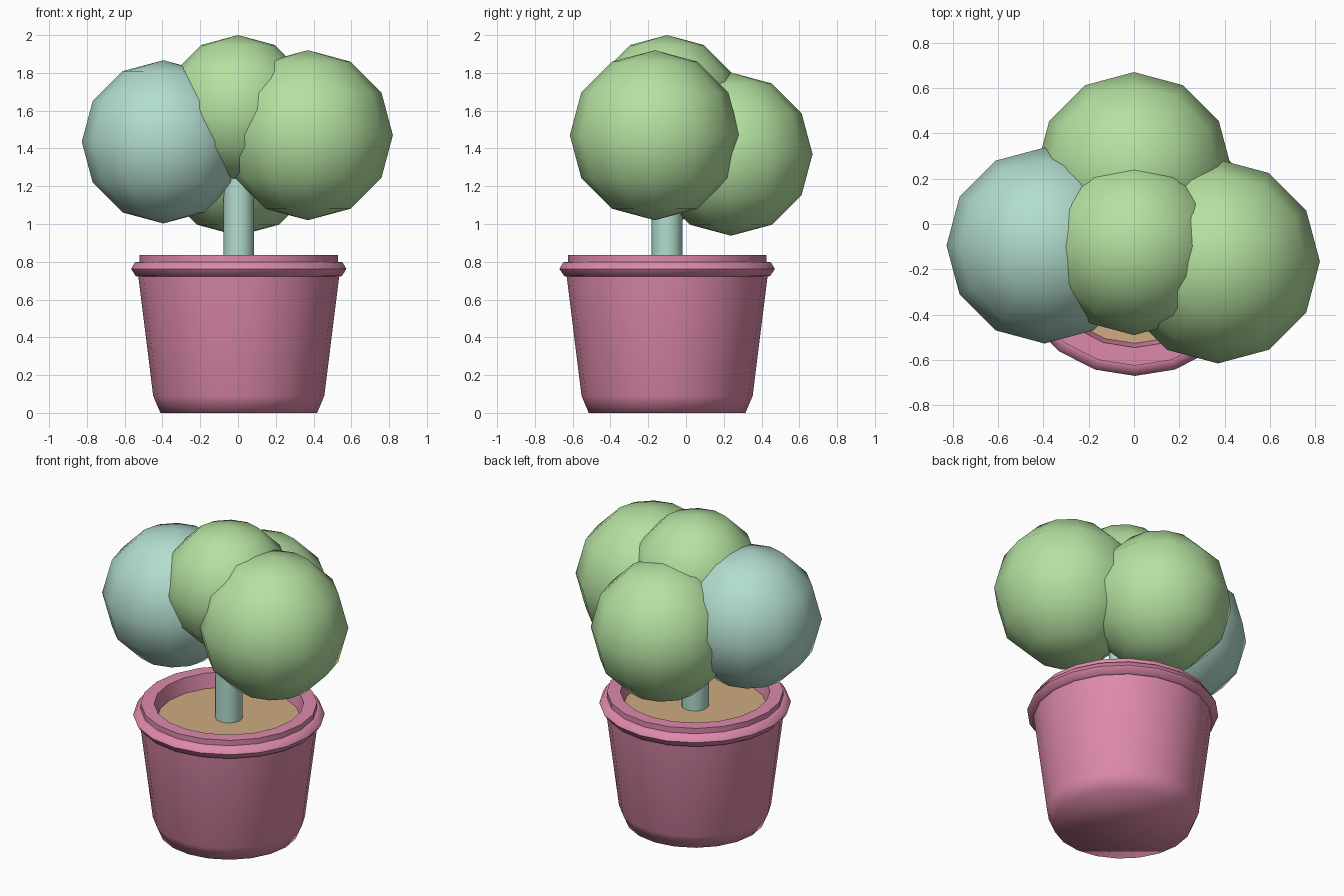
import bpy, bmesh, math

if "Cube" in bpy.data.objects:
    bpy.data.objects.remove(bpy.data.objects["Cube"])

POT_X, POT_Y = 0.004, -0.1


def material(name, srgb):
    m = bpy.data.materials.new(name)
    lin = [((c + 0.055) / 1.055) ** 2.4 for c in srgb]
    m.diffuse_color = (*lin, 1.0)
    m.use_nodes = True
    m.node_tree.nodes["Principled BSDF"].inputs["Base Color"].default_value = m.diffuse_color
    return m


PINK = material("pink_clay", (0.87, 0.54, 0.67))
GREEN = material("leaf_green", (0.71, 0.885, 0.63))
BLUE = material("pale_teal", (0.70, 0.865, 0.81))
TAN = material("tan_soil", (0.81, 0.67, 0.51))


def finish(obj, name, mat, angle):
    obj.name = obj.data.name = name
    obj.data.materials.append(mat)
    bpy.ops.object.select_all(action='DESELECT')
    obj.select_set(True)
    bpy.context.view_layer.objects.active = obj
    bpy.ops.object.shade_smooth_by_angle(angle=math.radians(angle))


def lathe(name, profile, sides, mat, angle, cap_bottom=False, cap_top=False):
    """Revolve (radius, height) points around the pot axis."""
    bm = bmesh.new()
    rings = []
    for r, z in profile:
        rings.append([bm.verts.new((r * math.cos(2 * math.pi * i / sides),
                                    r * math.sin(2 * math.pi * i / sides), z))
                      for i in range(sides)])
    for a, b in zip(rings, rings[1:]):
        for i in range(sides):
            j = (i + 1) % sides
            bm.faces.new((a[i], a[j], b[j], b[i]))
    if cap_bottom:
        bm.faces.new(rings[0][::-1])
    if cap_top:
        bm.faces.new(rings[-1])
    mesh = bpy.data.meshes.new(name)
    bm.to_mesh(mesh)
    bm.free()
    obj = bpy.data.objects.new(name, mesh)
    obj.location = (POT_X, POT_Y, 0)
    bpy.context.collection.objects.link(obj)
    finish(obj, name, mat, angle)


def foliage(name, centre, radius, mat):
    bpy.ops.mesh.primitive_uv_sphere_add(segments=12, ring_count=6,
                                         radius=radius, location=centre)
    finish(bpy.context.object, name, mat, 60)


# Tapered pot with a rounded foot
lathe("pot_body", [(0.415, 0), (0.453, 0.09), (0.532, 0.725)], 20, PINK, 75,
      cap_bottom=True)

# Bulging rim band, collar and inner lip down to the soil
lathe("pot_rim", [(0.53, 0.722), (0.545, 0.724), (0.57, 0.762), (0.55, 0.797),
                  (0.525, 0.80), (0.525, 0.835), (0.445, 0.835), (0.425, 0.735)],
      20, PINK, 60)

# Soil disc
lathe("soil", [(0.428, 0.735), (0.428, 0.742)], 20, TAN, 30,
      cap_bottom=True, cap_top=True)

# Stem
lathe("stem", [(0.082, 0.735), (0.082, 1.35)], 12, BLUE, 40,
      cap_bottom=True, cap_top=True)

# Foliage balls
foliage("foliage_left", (-0.395, -0.095, 1.435), 0.432, BLUE)
foliage("foliage_right", (0.37, -0.165, 1.47), 0.45, GREEN)
foliage("foliage_back", (0.0, 0.238, 1.37), 0.432, GREEN)
foliage("foliage_top", (0.0, -0.1, 1.61), 0.39, GREEN)
